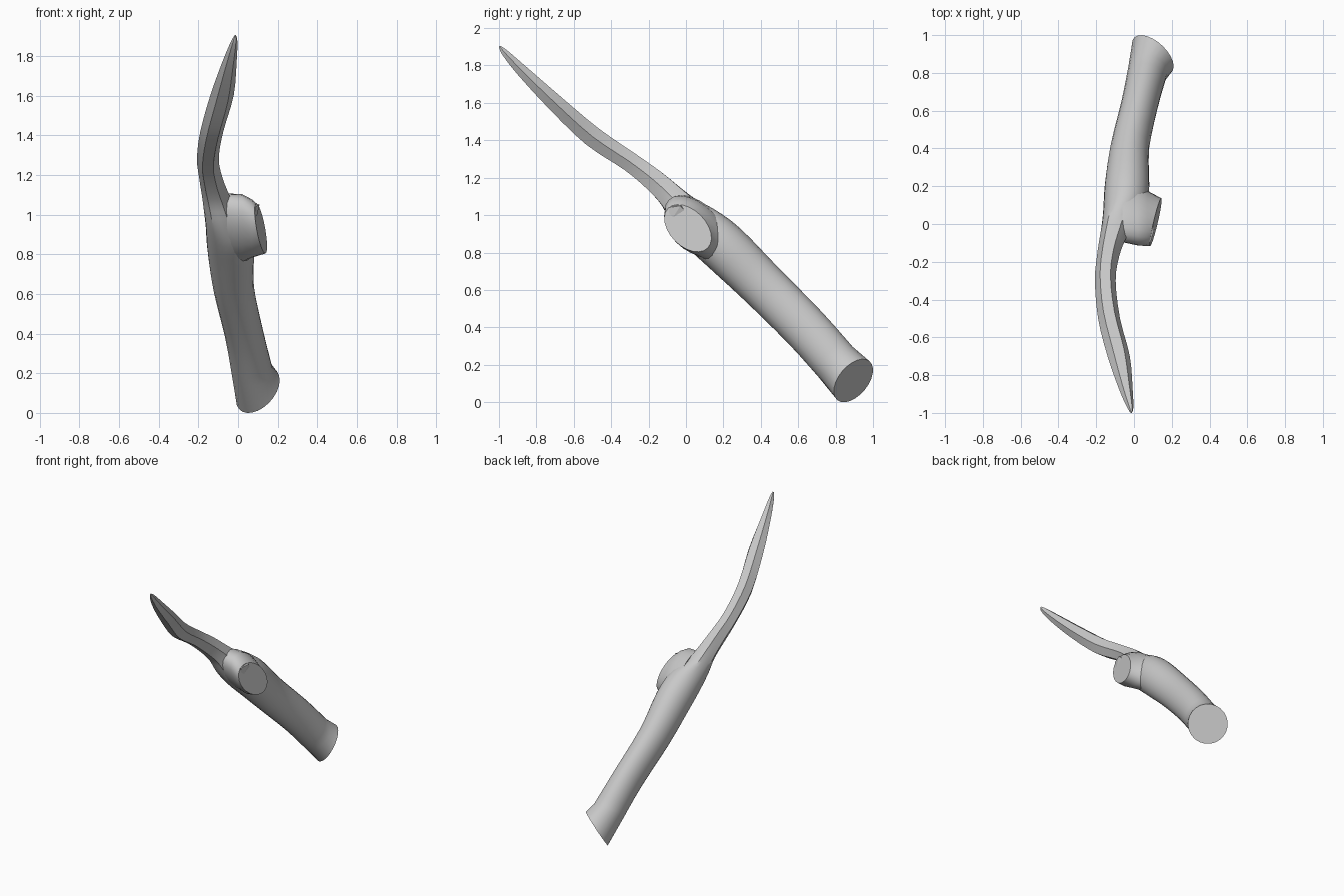
import bpy, bmesh, math
from mathutils import Vector

if "Cube" in bpy.data.objects:
    bpy.data.objects.remove(bpy.data.objects["Cube"])

grey = bpy.data.materials.new("plain grey")
grey.diffuse_color = (0.58, 0.58, 0.58, 1)
grey.use_nodes = True
grey.node_tree.nodes["Principled BSDF"].inputs["Base Color"].default_value = grey.diffuse_color


def finish(bm, name, angle=30):
    bmesh.ops.recalc_face_normals(bm, faces=bm.faces)
    mesh = bpy.data.meshes.new(name)
    bm.to_mesh(mesh)
    bm.free()
    mesh.materials.append(grey)
    obj = bpy.data.objects.new(name, mesh)
    bpy.context.collection.objects.link(obj)
    bpy.ops.object.select_all(action='DESELECT')
    obj.select_set(True)
    bpy.context.view_layer.objects.active = obj
    bpy.ops.object.shade_smooth_by_angle(angle=math.radians(angle))
    return obj


def loft(rings, name, angle=30):
    bm = bmesh.new()
    loops = [[bm.verts.new(p) for p in ring] for ring in rings]
    n = len(loops[0])
    for a, b in zip(loops, loops[1:]):
        for i in range(n):
            j = (i + 1) % n
            bm.faces.new((a[i], a[j], b[j], b[i]))
    bm.faces.new(loops[0])
    bm.faces.new(loops[-1])
    return finish(bm, name, angle)


def ring(center, u, v, hex_mix=0.0, n=24):
    """Oval that turns into a hexagon as hex_mix goes from 0 to 1."""
    pts = []
    for i in range(n):
        a = 2 * math.pi * i / n
        local = a % (math.pi / 3) - math.pi / 6
        if i % (n // 6) == 0:
            local = math.pi / 6
        r = 1 + hex_mix * (math.cos(math.pi / 6) / math.cos(local) - 1)
        pts.append(center + u * (r * math.cos(a)) + v * (r * math.sin(a)))
    return pts


def catmull(p0, p1, p2, p3, t):
    return [0.5 * (2 * b + (c - a) * t + (2 * a - 5 * b + 4 * c - d) * t * t
                   + (3 * b - a - 3 * c + d) * t ** 3)
            for a, b, c, d in zip(p0, p1, p2, p3)]


# Sections from butt to tip: x, y, z, half width, half thickness, hexagon mix
sections = [
    (0.070, 0.80, 0.215, 0.105, 0.122, 0),
    (0.030, 0.635, 0.400, 0.098, 0.123, 0),
    (-0.023, 0.40, 0.635, 0.103, 0.126, 0),
    (-0.037, 0.20, 0.830, 0.118, 0.134, 0),
    (-0.050, 0.08, 0.930, 0.112, 0.125, 0),
    (-0.085, 0.00, 1.005, 0.085, 0.104, 0.3),
    (-0.112, -0.075, 1.095, 0.070, 0.078, 0.8),
    (-0.137, -0.17, 1.185, 0.059, 0.068, 1),
    (-0.152, -0.30, 1.285, 0.055, 0.060, 1),
    (-0.132, -0.50, 1.420, 0.058, 0.063, 1),
    (-0.081, -0.70, 1.600, 0.059, 0.052, 1),
    (-0.043, -0.875, 1.770, 0.036, 0.036, 1),
    (-0.020, -0.97, 1.870, 0.017, 0.020, 1),
    (-0.014, -0.996, 1.903, 0.004, 0.005, 1),
]
path = []
last = len(sections) - 1
for k in range(last):
    quad = [sections[min(max(k + o, 0), last)] for o in (-1, 0, 1, 2)]
    path += [catmull(*quad, t / 3) for t in range(3)]
path.append(list(sections[-1]))

# Slanted round butt, then the handle flowing into the faceted blade
n = Vector((0.58, 0.63, -0.52)).normalized()
u = (Vector((1, 0, 0)) - n * n.x).normalized()
v = u.cross(n)
rings = [ring(Vector((0.10, 0.895, 0.115)), u * 0.135, v * 0.135)]
for k, s in enumerate(path):
    a, b = path[max(k - 1, 0)], path[min(k + 1, len(path) - 1)]
    t = Vector((0, b[1] - a[1], b[2] - a[2])).normalized()
    side = Vector((0, t.z, -t.y))
    rings.append(ring(Vector(s[:3]), Vector((s[3], 0, 0)), side * s[4],
                      min(max(s[5], 0), 1)))
loft(rings, "handle_and_blade")

# Short flared stub with a flat, slightly tilted oval end
along = Vector((0, 1, -1)).normalized()
across = Vector((0, 1, 1)).normalized()
stub = []
for x, y, z, a, b in ((-0.06, 0.085, 0.925, 0.23, 0.115),
                      (0.02, 0.06, 0.93, 0.215, 0.118),
                      (0.07, 0.03, 0.93, 0.175, 0.112)):
    stub.append(ring(Vector((x, y, z)), along * a, across * b))
end = ring(Vector((0.115, 0.01, 0.93)), along * 0.15, across * 0.097)
for p in end:
    p.x += 0.19 * (p.y - 0.01) - 0.10 * (p.z - 0.93)
stub.append(end)
loft(stub, "side_stub", 35)

# Angular ledge between the stub and the blade root
bm = bmesh.new()
for p in ((-0.01, 0.0, 1.095), (0.108, -0.03, 1.05), (0.088, -0.095, 1.04),
          (-0.02, -0.085, 1.035), (0.09, -0.08, 0.97), (-0.04, -0.04, 0.93),
          (0.09, 0.03, 0.98), (-0.06, 0.05, 1.05), (-0.08, -0.09, 1.06)):
    bm.verts.new(p)
res = bmesh.ops.convex_hull(bm, input=bm.verts)
bmesh.ops.delete(bm, geom=[g for g in res["geom_interior"]
                           if isinstance(g, bmesh.types.BMVert)], context='VERTS')
finish(bm, "root_ledge", 20)
